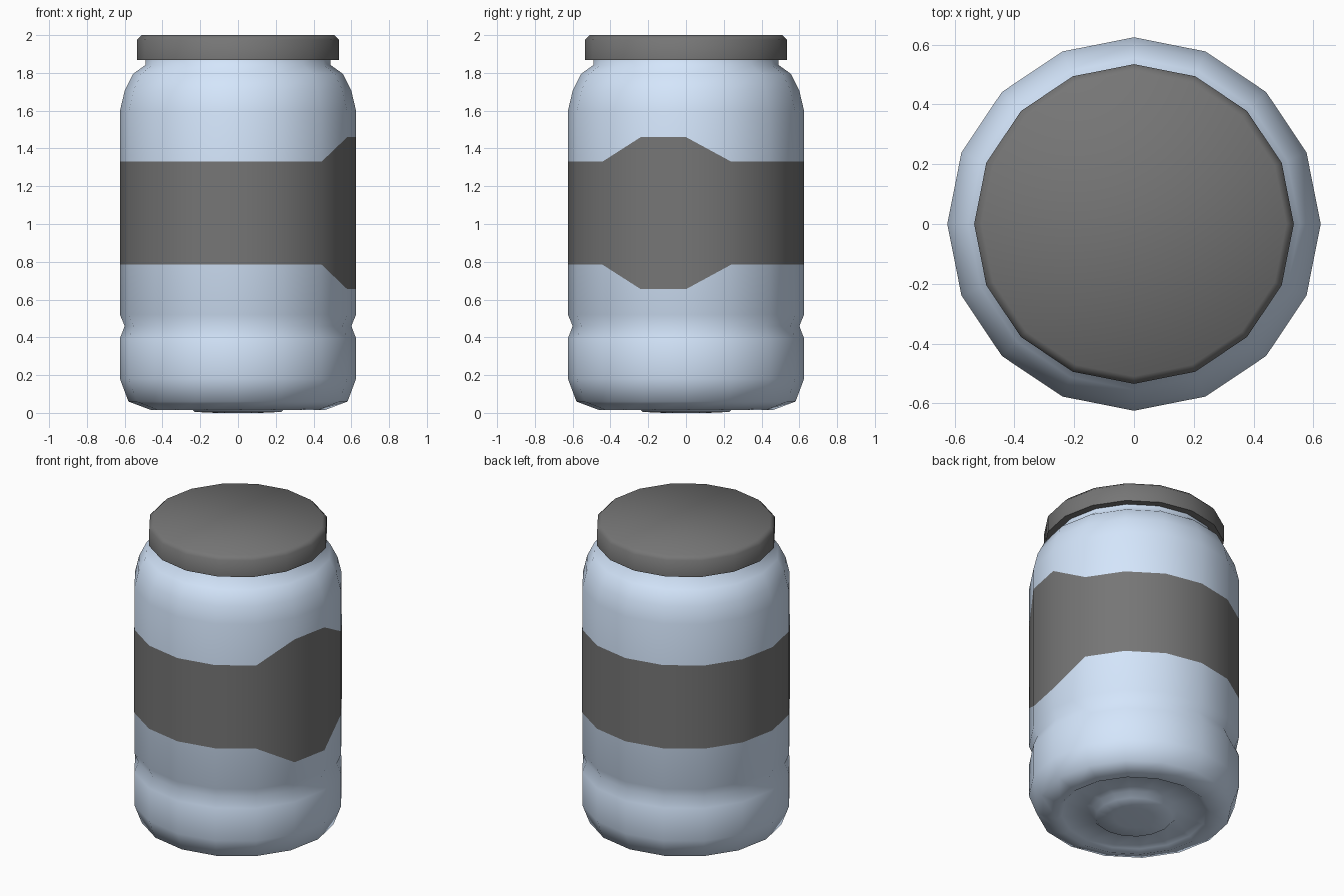
import bpy, bmesh
from math import cos, sin, pi, radians

if "Cube" in bpy.data.objects:
    bpy.data.objects.remove(bpy.data.objects["Cube"])

SIDES = 16


def make_material(name, color):
    mat = bpy.data.materials.new(name)
    mat.diffuse_color = color
    mat.use_nodes = True
    mat.node_tree.nodes["Principled BSDF"].inputs["Base Color"].default_value = mat.diffuse_color
    return mat


def finish(name, bm, material, angle):
    bmesh.ops.recalc_face_normals(bm, faces=bm.faces)
    mesh = bpy.data.meshes.new(name)
    bm.to_mesh(mesh)
    bm.free()
    obj = bpy.data.objects.new(name, mesh)
    bpy.context.collection.objects.link(obj)
    mesh.materials.append(material)
    bpy.ops.object.select_all(action='DESELECT')
    obj.select_set(True)
    bpy.context.view_layer.objects.active = obj
    bpy.ops.object.shade_smooth_by_angle(angle=radians(angle))
    return obj


def ring(bm, radius, heights):
    return [bm.verts.new((radius * cos(2 * pi * i / SIDES),
                          radius * sin(2 * pi * i / SIDES), heights[i]))
            for i in range(SIDES)]


def bridge(bm, a, b):
    for i in range(SIDES):
        j = (i + 1) % SIDES
        bm.faces.new((a[i], a[j], b[j], b[i]))


def lathe(name, profile, material, angle=60):
    bm = bmesh.new()
    rings = [ring(bm, r, [z] * SIDES) for r, z in profile]
    for a, b in zip(rings, rings[1:]):
        bridge(bm, a, b)
    bm.faces.new(rings[0])
    bm.faces.new(rings[-1])
    return finish(name, bm, material, angle)


glass = make_material("pale_blue_glass", (0.66, 0.79, 0.97, 1))
dark = make_material("dark_grey", (0.18, 0.18, 0.18, 1))

# Jar body: base with shallow recess and centre boss, grooved waist, shoulder, neck
lathe("jar_body", [
    (0.12, 0.0), (0.23, 0.005), (0.26, 0.035), (0.43, 0.035), (0.46, 0.015),
    (0.58, 0.06), (0.625, 0.18), (0.625, 0.395), (0.60, 0.46), (0.625, 0.52),
    (0.625, 1.60), (0.60, 1.705), (0.555, 1.795), (0.49, 1.842), (0.49, 1.90),
], glass)

# Screw lid with a small chamfer
lathe("lid", [(0.535, 1.868), (0.535, 1.975), (0.51, 2.0)], dark)

# Wrap-around label, taller at two corners on the right side
bm = bmesh.new()
tall = (0, SIDES - 1)
low = ring(bm, 0.6258, [0.655 if i in tall else 0.785 for i in range(SIDES)])
high = ring(bm, 0.6258, [1.46 if i in tall else 1.33 for i in range(SIDES)])
bridge(bm, low, high)
finish("label", bm, dark, 40)
